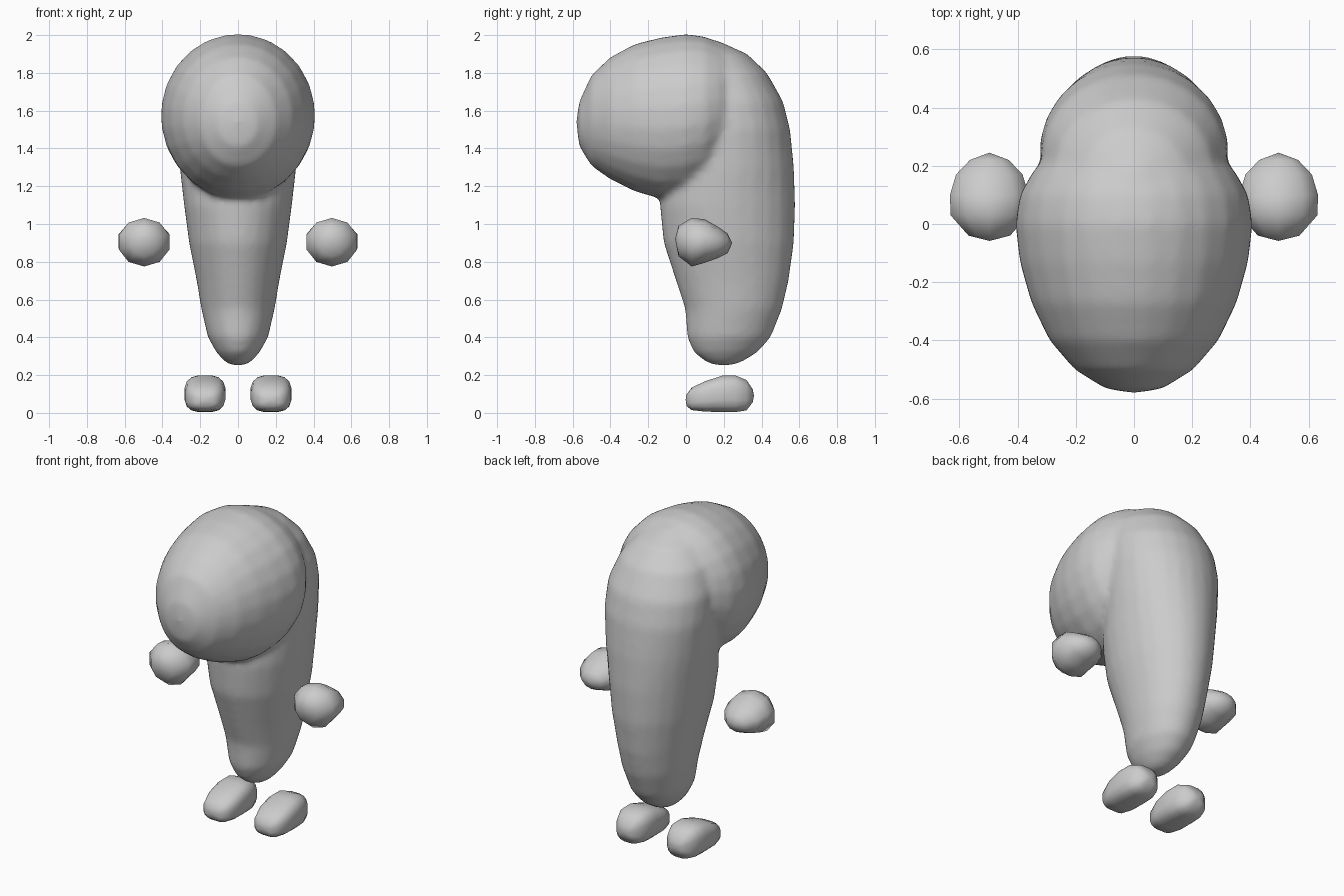
import bpy, bmesh, math

grey = bpy.data.materials.new("plain grey")
grey.diffuse_color = (0.6, 0.6, 0.6, 1)


def loft(bm, stations, axis, cx=0.0, sides=12, power=2.0):
    """Rings along an axis; station = (position, half width, low, high).
    Zero half width makes a pole."""
    rings = []
    for t, w, lo, hi in stations:
        mid, h = (lo + hi) / 2, (hi - lo) / 2
        ring = []
        for i in range(1 if w == 0 else sides):
            a = 2 * math.pi * (i + 0.5) / sides
            c, s = math.cos(a), math.sin(a)
            u = cx + w * math.copysign(abs(c) ** (2 / power), c)
            v = mid + h * math.copysign(abs(s) ** (2 / power), s)
            ring.append(bm.verts.new((u, t, v) if axis == "y" else (u, v, t)))
        rings.append(ring)
    for a, b in zip(rings, rings[1:]):
        for i in range(sides):
            j = (i + 1) % sides
            if len(a) == 1:
                bm.faces.new((a[0], b[j], b[i]))
            elif len(b) == 1:
                bm.faces.new((a[i], a[j], b[0]))
            else:
                bm.faces.new((a[i], a[j], b[j], b[i]))


def make(name, bm):
    bmesh.ops.recalc_face_normals(bm, faces=bm.faces)
    for f in bm.faces:
        f.smooth = True
    me = bpy.data.meshes.new(name)
    bm.to_mesh(me)
    bm.free()
    me.materials.append(grey)
    ob = bpy.data.objects.new(name, me)
    bpy.context.collection.objects.link(ob)
    return ob


# Body column and forward head, fused into one smooth skin
column = [(0.245, 0, 0.2, 0.2), (0.265, 0.065, 0.11, 0.29), (0.32, 0.115, 0.04, 0.38),
          (0.40, 0.16, 0.005, 0.45), (0.55, 0.195, -0.005, 0.51), (0.70, 0.22, -0.055, 0.545),
          (0.90, 0.26, -0.12, 0.573), (1.10, 0.287, -0.14, 0.58), (1.30, 0.31, -0.1, 0.573),
          (1.50, 0.325, -0.05, 0.553), (1.65, 0.32, -0.05, 0.515), (1.80, 0.27, -0.05, 0.43),
          (1.90, 0.19, -0.05, 0.325), (1.97, 0.08, -0.02, 0.17), (1.99, 0, 0.05, 0.05)]
head = [(-0.582, 0, 1.54, 1.54), (-0.565, 0.10, 1.41, 1.65), (-0.50, 0.205, 1.305, 1.79),
        (-0.40, 0.292, 1.235, 1.885), (-0.27, 0.355, 1.17, 1.955), (-0.13, 0.395, 1.13, 1.99),
        (0.0, 0.41, 1.14, 2.008), (0.10, 0.395, 1.18, 1.995), (0.18, 0.35, 1.26, 1.96),
        (0.26, 0.26, 1.37, 1.90), (0.33, 0, 1.6, 1.6)]
bm = bmesh.new()
loft(bm, column, "z", sides=24)
loft(bm, head, "y", sides=24)
body = make("body", bm)
fuse = body.modifiers.new("fuse", "REMESH")
fuse.mode = "VOXEL"
fuse.voxel_size = 0.02
fuse.use_smooth_shade = True
soften = body.modifiers.new("soften", "SMOOTH")
soften.factor = 0.5
soften.iterations = 8

# Floating hands and feet, one pair each
hand = [(-0.058, 0, 0.92, 0.92), (-0.04, 0.075, 0.83, 0.99), (0.03, 0.14, 0.775, 1.032),
        (0.10, 0.142, 0.795, 1.025), (0.17, 0.12, 0.82, 0.985), (0.22, 0.07, 0.845, 0.95),
        (0.245, 0, 0.90, 0.90)]
foot = [(-0.002, 0, 0.07, 0.07), (0.004, 0.05, 0.035, 0.10), (0.03, 0.085, 0.014, 0.135),
        (0.10, 0.106, 0.006, 0.168), (0.19, 0.109, 0.003, 0.198), (0.26, 0.105, 0.003, 0.20),
        (0.32, 0.082, 0.012, 0.175), (0.353, 0.045, 0.055, 0.125), (0.36, 0, 0.09, 0.09)]
for side, s in (("left", -1), ("right", 1)):
    bm = bmesh.new()
    loft(bm, hand, "y", cx=s * 0.497, sides=10)
    make(side + "_hand", bm)
    bm = bmesh.new()
    loft(bm, foot, "y", cx=s * 0.175, sides=16, power=3.0)
    make(side + "_foot", bm)
